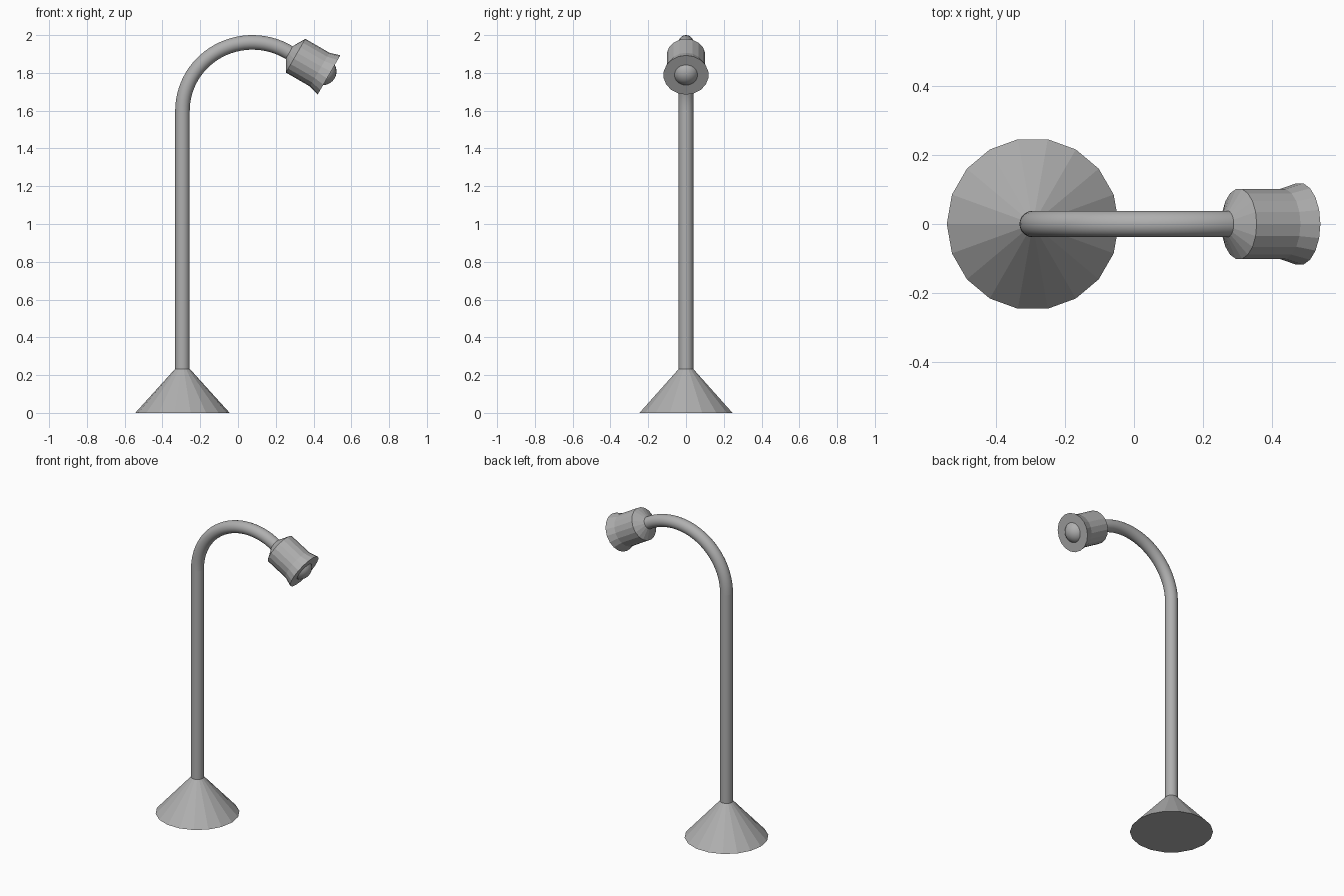
import bpy, bmesh
from math import sin, cos, pi, radians
from mathutils import Vector, Matrix

if "Cube" in bpy.data.objects:
    bpy.data.objects.remove(bpy.data.objects["Cube"])

POLE_X = -0.294
TUBE_R = 0.0385

# Dark grey finish shared by all parts
grey = bpy.data.materials.new("dark_grey")
grey.diffuse_color = (0.43, 0.43, 0.43, 1)
grey.use_nodes = True
grey.node_tree.nodes["Principled BSDF"].inputs["Base Color"].default_value = grey.diffuse_color


def make_object(name, bm, smooth=False):
    bmesh.ops.recalc_face_normals(bm, faces=bm.faces)
    mesh = bpy.data.meshes.new(name)
    bm.to_mesh(mesh)
    bm.free()
    mesh.materials.append(grey)
    for p in mesh.polygons:
        p.use_smooth = smooth and len(p.vertices) <= 4
    ob = bpy.data.objects.new(name, mesh)
    bpy.context.collection.objects.link(ob)
    return ob


def skin(name, rings, smooth=False):
    """Bridge successive rings of points and cap both ends."""
    bm = bmesh.new()
    loops = [[bm.verts.new(p) for p in ring] for ring in rings]
    n = len(loops[0])
    for a, b in zip(loops, loops[1:]):
        for i in range(n):
            j = (i + 1) % n
            bm.faces.new((a[i], a[j], b[j], b[i]))
    bm.faces.new(loops[0][::-1])
    bm.faces.new(loops[-1])
    return make_object(name, bm, smooth)


def ring(center, axis_u, axis_v, r, n):
    return [center + r * (cos(2 * pi * i / n) * axis_u + sin(2 * pi * i / n) * axis_v)
            for i in range(n)]


X, Y = Vector((1, 0, 0)), Vector((0, 1, 0))


def upright(name, profile, n, smooth=False):
    return skin(name, [ring(Vector((POLE_X, 0, z)), X, Y, r, n) for r, z in profile], smooth)


# Faceted cone base and straight pole
upright("base", [(0.25, 0), (0.037, 0.235)], 18)
upright("pole", [(TUBE_R, 0.2), (TUBE_R, 1.6)], 32, True)

# Curved arm swept along an arc
rings = []
steps = 28
for k in range(steps + 1):
    t = radians(180 - 122 * k / steps)
    center = Vector((0.076 + 0.37 * cos(t), 0, 1.6 + 0.3615 * sin(t)))
    rings.append(ring(center, Vector((cos(t), 0, sin(t))), Y, TUBE_R, 32))
skin("arm", rings, True)

# Lamp head: faceted shell along an axis pointing 30 degrees down
axis = Vector((cos(radians(30)), 0, -sin(radians(30))))
up = Vector((sin(radians(30)), 0, cos(radians(30))))
origin = Vector((0.305, 0, 1.891))
head_profile = [(0.037, -0.038), (0.103, 0), (0.103, 0.147), (0.12, 0.204)]
skin("lamp_head", [ring(origin + axis * a, up, Y, r, 18) for r, a in head_profile])

# Bulb bulging out of the flat front of the head
bm = bmesh.new()
bmesh.ops.create_uvsphere(bm, u_segments=24, v_segments=16, radius=0.072,
                          matrix=Matrix.Translation(origin + axis * 0.167))
make_object("bulb", bm, True)
